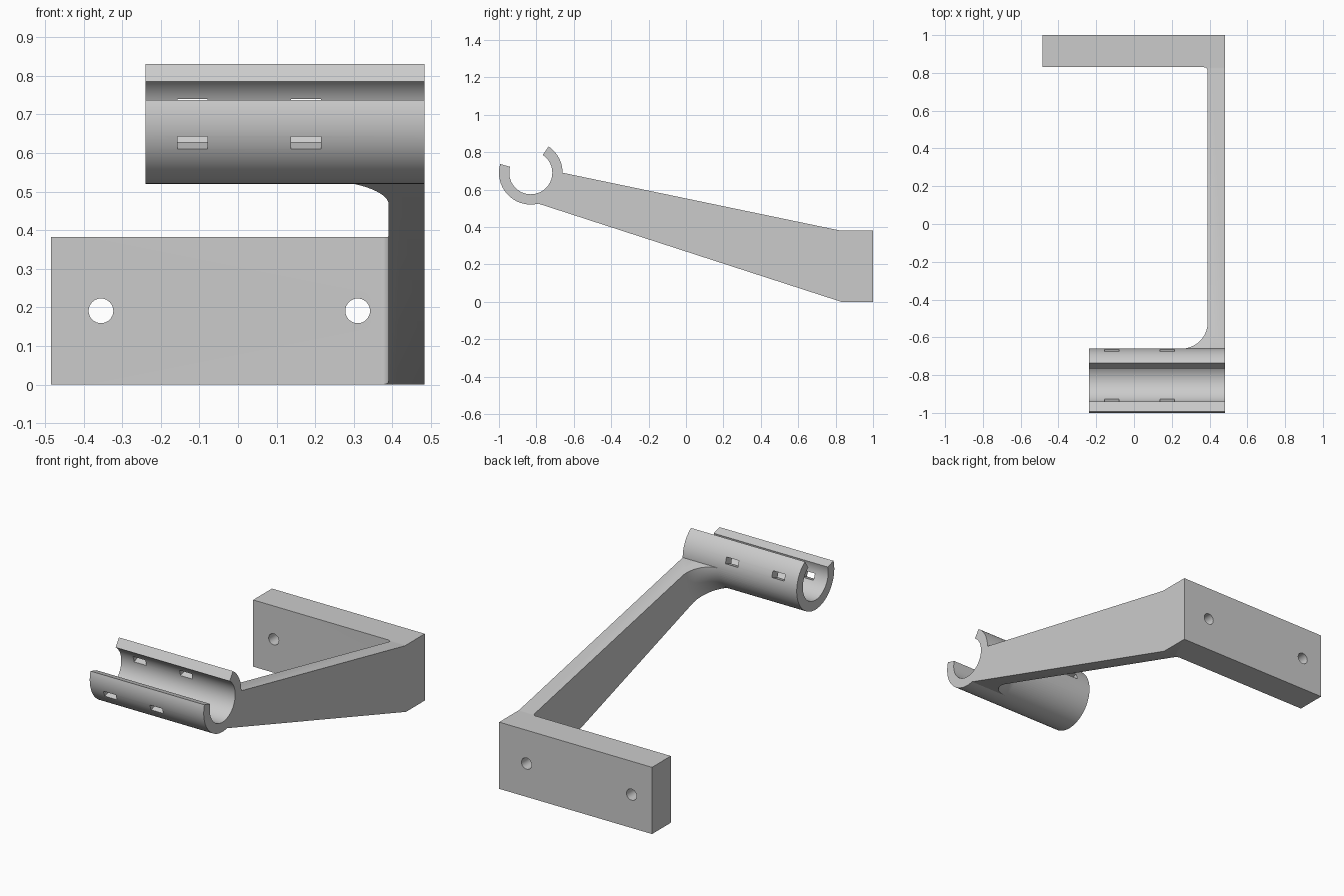
import bpy, bmesh
from math import sin, cos, radians
from mathutils import Vector

if "Cube" in bpy.data.objects:
    bpy.data.objects.remove(bpy.data.objects["Cube"])

CY, CZ = -0.83, 0.69            # clamp axis
R_OUT, R_IN = 0.17, 0.115       # clamp radii
RIGHT, LEFT, ARM_IN = -0.485, 0.483, 0.39
TILT = 20                       # lean of the clamp opening, degrees

grey = bpy.data.materials.new("plain_grey")
grey.use_nodes = True
grey.diffuse_color = (0.6, 0.6, 0.6, 1)
grey.node_tree.nodes["Principled BSDF"].inputs["Base Color"].default_value = (0.6, 0.6, 0.6, 1)


def finish(name, bm):
    bmesh.ops.recalc_face_normals(bm, faces=bm.faces)
    mesh = bpy.data.meshes.new(name)
    bm.to_mesh(mesh)
    bm.free()
    mesh.materials.append(grey)
    obj = bpy.data.objects.new(name, mesh)
    bpy.context.collection.objects.link(obj)
    return obj


def prism(name, points, axis, lo, hi):
    """Extrude a 2D outline along the x, y or z axis."""
    place = {"x": lambda a, b, t: (t, a, b),
             "y": lambda a, b, t: (a, t, b),
             "z": lambda a, b, t: (a, b, t)}[axis]
    bm = bmesh.new()
    face = bm.faces.new([bm.verts.new(place(a, b, lo)) for a, b in points])
    grown = bmesh.ops.extrude_face_region(bm, geom=[face])["geom"]
    step = Vector(place(0, 0, hi - lo))
    bmesh.ops.translate(bm, vec=step, verts=[v for v in grown if isinstance(v, bmesh.types.BMVert)])
    return finish(name, bm)


def arc(cx, cy, r, start, end, steps):
    angles = [radians(start + (end - start) * i / steps) for i in range(steps + 1)]
    return [(cx + r * cos(a), cy + r * sin(a)) for a in angles]


def box(x0, x1, y0, y1):
    return [(x0, y0), (x1, y0), (x1, y1), (x0, y1)]


def combine(target, tool, operation):
    """Apply a boolean and discard the tool."""
    mod = target.modifiers.new(operation.lower(), "BOOLEAN")
    mod.operation, mod.object, mod.solver = operation, tool, "EXACT"
    bpy.context.view_layer.objects.active = target
    bpy.ops.object.modifier_apply(modifier=mod.name)
    bpy.data.objects.remove(tool)


def arm_prism(name, x0, x1):
    """Tapering side outline of the arm, ending inside the clamp wall."""
    outline = arc(CY, CZ, 0.14, -76, 0, 12)
    outline += [(CY + R_OUT, CZ), (0.82, 0.382), (1, 0.382), (1, 0), (0.83, 0), (-0.79, 0.525)]
    return prism(name, outline, "x", x0, x1)


# Open tubular clamp
first, last = 144 + TILT, 396 + TILT
clamp = prism("clamp", arc(CY, CZ, R_OUT, first, last, 64) + arc(CY, CZ, R_IN, last, first, 64),
              "x", -0.239, LEFT)

# Large fillet swept round the clamp, trimmed to the arm outline
bm = bmesh.new()
profile = arc(0.25, 0.31, 0.14, 270, 360, 16) + [(0.42, 0.31), (0.42, 0.15), (0.25, 0.15)]
ring = [bm.verts.new((x, CY, CZ + r)) for x, r in profile]
edges = [bm.edges.new((ring[i - 1], ring[i])) for i in range(len(ring))]
bmesh.ops.spin(bm, geom=ring + edges, cent=(0, CY, CZ), axis=(1, 0, 0),
               angle=radians(360), steps=96, use_merge=True)
bmesh.ops.remove_doubles(bm, verts=bm.verts, dist=0.00001)
clamp_fillet = finish("clamp_fillet", bm)
combine(clamp_fillet, arm_prism("trim", 0.2, 0.45), "INTERSECT")

# Small fillet where the arm meets the wall plate
corner = arc(0.37, 0.81, 0.02, 0, 90, 8) + [(0.37, 0.85), (0.41, 0.85), (0.41, 0.81)]
plate_fillet = prism("plate_fillet", corner, "z", -0.1, 0.5)
combine(plate_fillet, arm_prism("trim", 0.2, 0.45), "INTERSECT")

# Arm and wall plate
bracket = arm_prism("bracket", ARM_IN, LEFT)
plate = prism("wall_plate", box(RIGHT, LEFT, 0, 0.382), "y", 0.83, 1)
for part in (plate, plate_fillet, clamp_fillet, clamp):
    combine(bracket, part, "UNION")

# Screw holes through the plate
for x in (-0.355, 0.31):
    hole = prism("screw_hole", arc(x, 0.191, 0.032, 0, 348.75, 31), "y", 0.7, 1.1)
    combine(bracket, hole, "DIFFERENCE")

# Tie slots straight through both clamp walls, square to the opening
c, s = cos(radians(TILT)), sin(radians(TILT))
slot_outline = [(CY + u * c - h * s, CZ + u * s + h * c)
                for u, h in box(-0.25, 0.25, -0.024, 0.012)]
for x in (-0.157, 0.137):
    combine(bracket, prism("tie_slot", slot_outline, "x", x, x + 0.078), "DIFFERENCE")

bpy.ops.object.select_all(action="DESELECT")
bracket.select_set(True)
bpy.context.view_layer.objects.active = bracket
bpy.ops.object.shade_smooth_by_angle(angle=radians(25))
